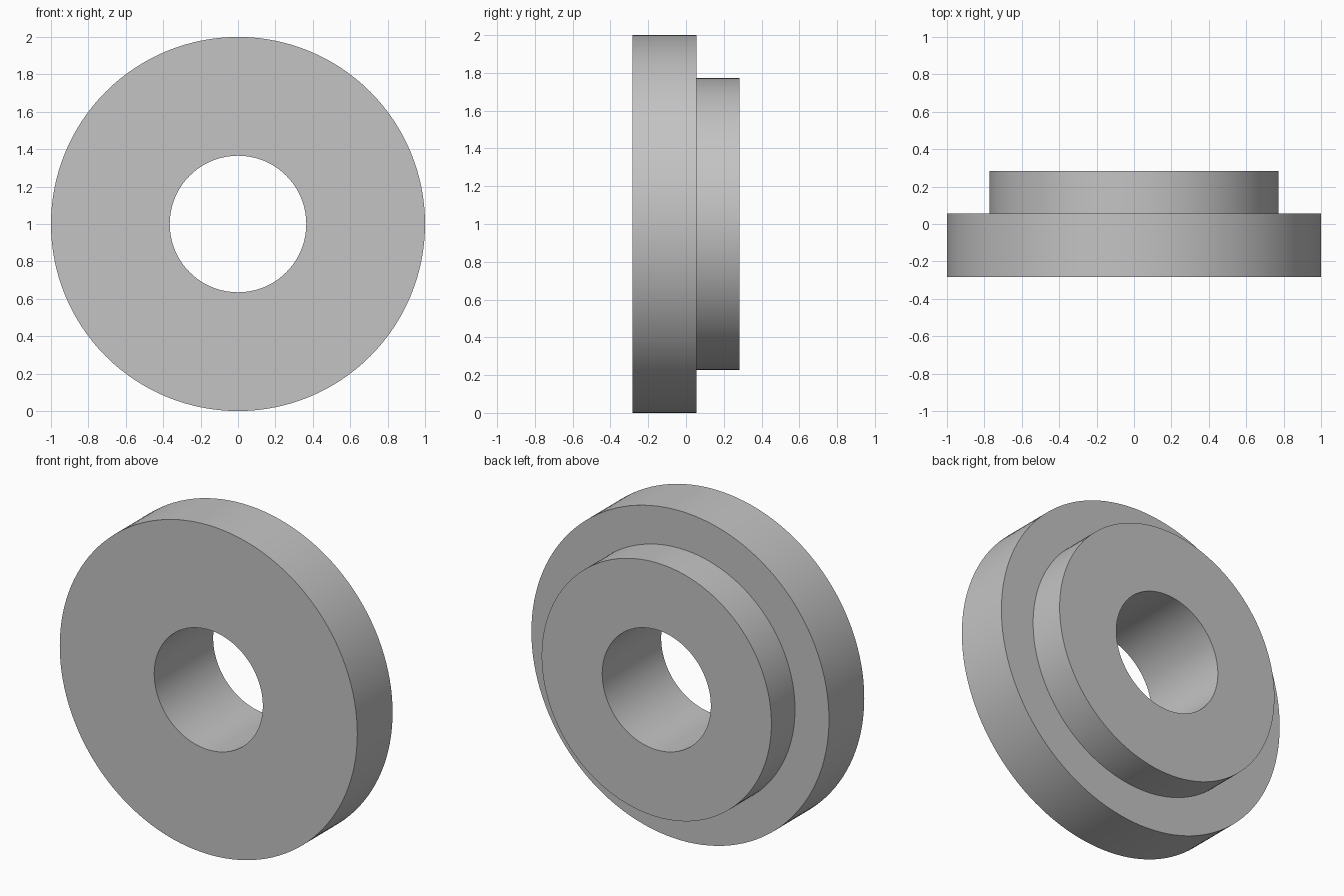
import bpy
import bmesh
from math import pi, radians
from mathutils import Matrix, Vector

cube = bpy.data.objects.get("Cube")
if cube:
    bpy.data.objects.remove(cube, do_unlink=True)

# Plain grey metal
grey = bpy.data.materials.new("grey_metal")
grey.use_nodes = True
colour = (0.55, 0.55, 0.55, 1)
grey.diffuse_color = colour
grey.node_tree.nodes["Principled BSDF"].inputs["Base Color"].default_value = colour

SEGMENTS = 128
FRONT, STEP, BACK = -0.283, 0.056, 0.283
BORE, HUB, FLANGE = 0.365, 0.772, 1.0

# Stepped cross-section (radius, y), revolved about the y axis
profile = [(BORE, FRONT), (FLANGE, FRONT), (FLANGE, STEP),
           (HUB, STEP), (HUB, BACK), (BORE, BACK)]

bm = bmesh.new()
points = [bm.verts.new((0, y, r)) for r, y in profile]
edges = [bm.edges.new((a, b)) for a, b in zip(points, points[1:] + points[:1])]
bmesh.ops.spin(bm, geom=points + edges, cent=(0, 0, 0), axis=(0, 1, 0),
               angle=2 * pi, steps=SEGMENTS, use_merge=True)
bmesh.ops.remove_doubles(bm, verts=bm.verts, dist=0.0001)
bmesh.ops.recalc_face_normals(bm, faces=bm.faces)
bmesh.ops.transform(bm, matrix=Matrix.Translation(Vector((0, 0, FLANGE))), verts=bm.verts)

mesh = bpy.data.meshes.new("flanged_bushing")
bm.to_mesh(mesh)
bm.free()
mesh.materials.append(grey)
bushing = bpy.data.objects.new("flanged_bushing", mesh)
bpy.context.collection.objects.link(bushing)

# Smooth round walls with sharp rims
bpy.ops.object.select_all(action="DESELECT")
bushing.select_set(True)
bpy.context.view_layer.objects.active = bushing
bpy.ops.object.shade_smooth_by_angle(angle=radians(30))
